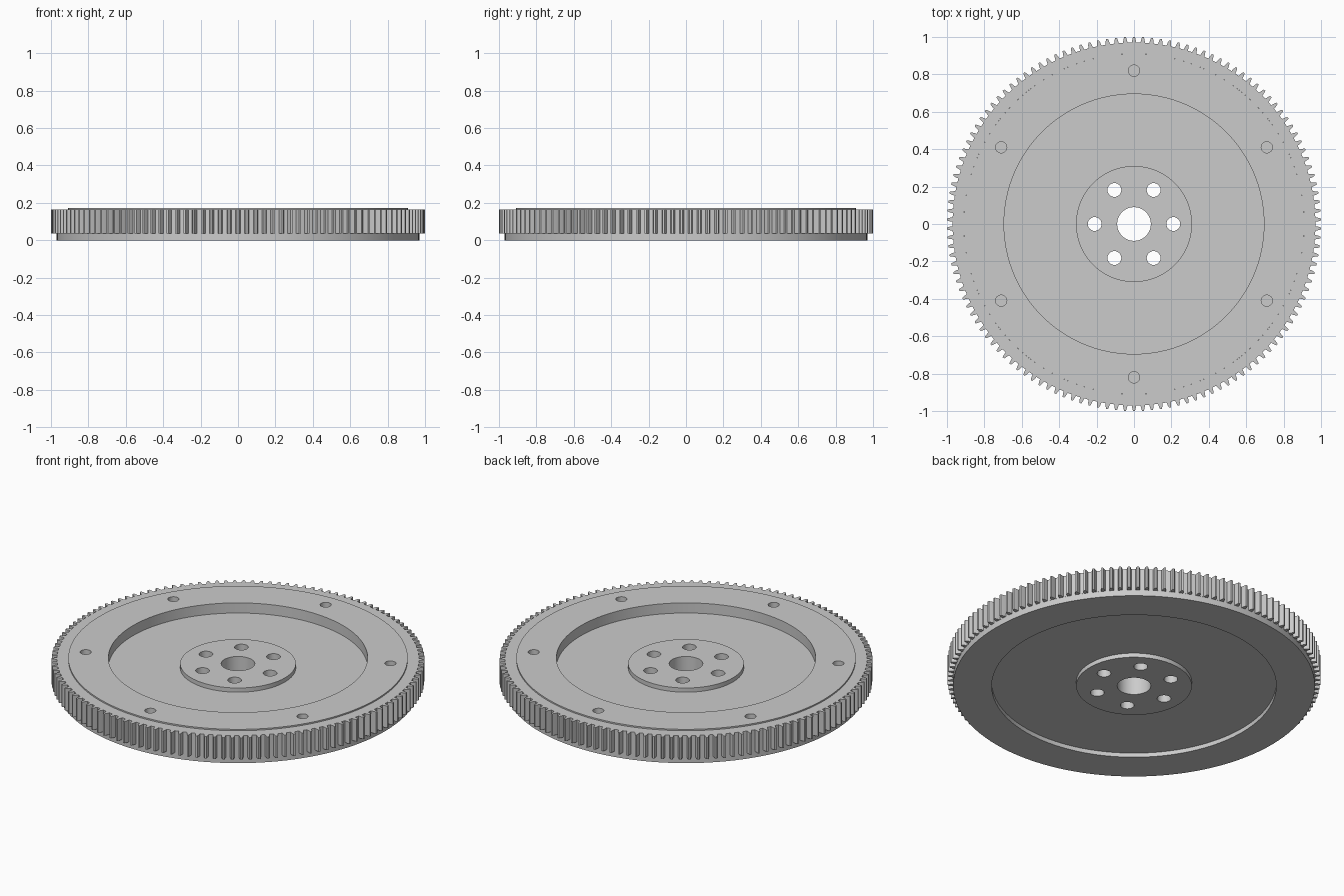
import bpy, bmesh
from math import sin, cos, pi, radians

cube = bpy.data.objects.get("Cube")
if cube:
    bpy.data.objects.remove(cube, do_unlink=True)

steel = bpy.data.materials.new("grey_steel")
steel.use_nodes = True
COLOUR = (0.6, 0.6, 0.6, 1)
steel.diffuse_color = COLOUR
steel.node_tree.nodes["Principled BSDF"].inputs["Base Color"].default_value = COLOUR

SEGMENTS = 120
TEETH = 130


def make_object(name, bm):
    bmesh.ops.recalc_face_normals(bm, faces=bm.faces)
    mesh = bpy.data.meshes.new(name)
    bm.to_mesh(mesh)
    bm.free()
    mesh.materials.append(steel)
    obj = bpy.data.objects.new(name, mesh)
    bpy.context.collection.objects.link(obj)
    return obj


def select_only(obj):
    bpy.ops.object.select_all(action="DESELECT")
    obj.select_set(True)
    bpy.context.view_layer.objects.active = obj


def bridge(bm, loops):
    """Join closed vertex rings in order, the last one back to the first."""
    count = len(loops[0])
    for a, b in zip(loops, loops[1:] + loops[:1]):
        for i in range(count):
            j = (i + 1) % count
            bm.faces.new((a[i], a[j], b[j], b[i]))


def ring(bm, polar, z):
    return [bm.verts.new((r * cos(a), r * sin(a), z)) for r, a in polar]


# Flywheel disc: closed (radius, height) section turned about z
section = [
    (0.09, 0.0), (0.31, 0.0), (0.31, 0.025), (0.763, 0.025), (0.763, 0.0),
    (0.97, 0.0), (0.97, 0.035), (0.91, 0.035), (0.91, 0.172), (0.695, 0.172),
    (0.695, 0.112), (0.31, 0.112), (0.31, 0.137), (0.09, 0.137),
]
bm = bmesh.new()
turn = [2 * pi * i / SEGMENTS for i in range(SEGMENTS)]
bridge(bm, [ring(bm, [(r, a) for a in turn], z) for r, z in section])
disc = make_object("flywheel_disc", bm)

# Holes: six through the hub, six blind ones in the friction face
bm = bmesh.new()


def drill(radius, distance, angle, bottom, top):
    made = bmesh.ops.create_cone(bm, cap_ends=True, segments=32, radius1=radius,
                                 radius2=radius, depth=top - bottom)
    offset = (distance * cos(angle), distance * sin(angle), (top + bottom) / 2)
    bmesh.ops.translate(bm, verts=made["verts"], vec=offset)


for k in range(6):
    drill(0.037, 0.21, radians(60 * k), -0.1, 0.3)
    drill(0.03, 0.82, radians(60 * k + 30), 0.07, 0.3)
cutter = make_object("hole_cutter", bm)
cutter.hide_render = True

select_only(disc)
cut = disc.modifiers.new("holes", "BOOLEAN")
cut.object = cutter
cut.solver = "EXACT"
bpy.ops.object.modifier_apply(modifier=cut.name)
bpy.data.objects.remove(cutter, do_unlink=True)

# Starter ring gear: tapered teeth around an annulus
tooth = [(0.97, -0.0125), (0.985, -0.0095), (1.0, -0.005),
         (1.0, 0.005), (0.985, 0.0095), (0.97, 0.0125)]
outer = [(r, pi / 2 + 2 * pi * t / TEETH + a) for t in range(TEETH) for r, a in tooth]
inner = [(0.91, a) for r, a in outer]
bm = bmesh.new()
bridge(bm, [ring(bm, inner, 0.035), ring(bm, outer, 0.035),
            ring(bm, outer, 0.164), ring(bm, inner, 0.164)])
gear = make_object("ring_gear", bm)

for obj in (disc, gear):
    select_only(obj)
    bpy.ops.object.shade_smooth_by_angle(angle=radians(25))
